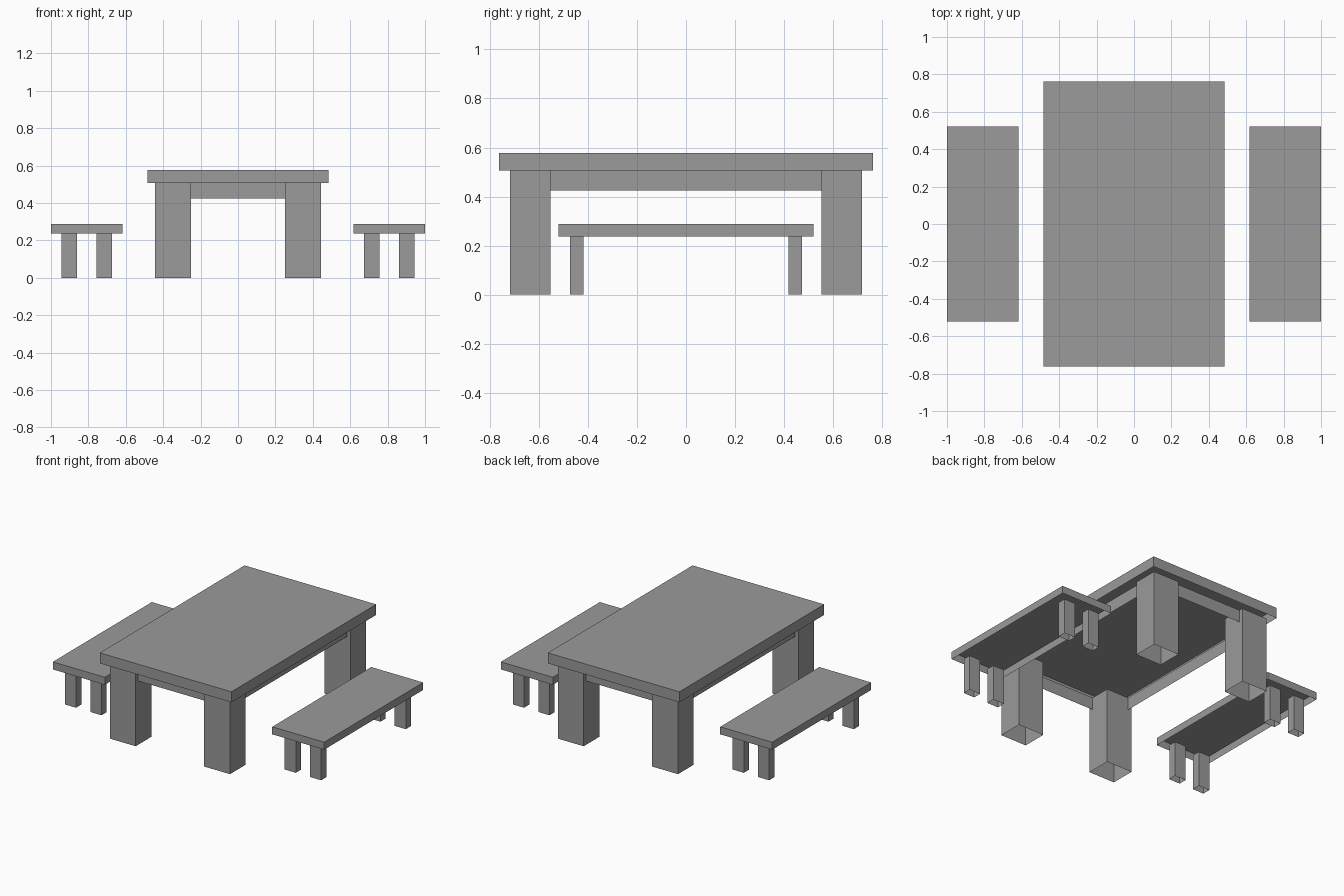
import bpy, bmesh

if "Cube" in bpy.data.objects:
    bpy.data.objects.remove(bpy.data.objects["Cube"])

grey = bpy.data.materials.new("dark_grey")
grey.diffuse_color = (0.325, 0.325, 0.325, 1)
grey.use_nodes = True
grey.node_tree.nodes["Principled BSDF"].inputs["Base Color"].default_value = grey.diffuse_color


def open_box(name, x, y, z, top=True):
    """Box spanning the given ranges, with no underside and an optional top."""
    bm = bmesh.new()
    bmesh.ops.create_cube(bm, size=1)
    for v in bm.verts:
        v.co = [r[0] + (c + 0.5) * (r[1] - r[0]) for r, c in zip((x, y, z), v.co)]
    bm.normal_update()
    gone = [f for f in bm.faces
            if f.normal.z < -0.5 or (f.normal.z > 0.5 and not top)]
    bmesh.ops.delete(bm, geom=gone, context='FACES_ONLY')
    mesh = bpy.data.meshes.new(name)
    bm.to_mesh(mesh)
    bm.free()
    mesh.materials.append(grey)
    obj = bpy.data.objects.new(name, mesh)
    bpy.context.collection.objects.link(obj)


def flip(r, s):
    return tuple(sorted((r[0] * s, r[1] * s)))


# Table top and the apron frame beneath it
open_box("table_top", (-0.485, 0.485), (-0.762, 0.762), (0.507, 0.577))
open_box("table_apron", (-0.417, 0.417), (-0.69, 0.69), (0.424, 0.507), top=False)

for sx, side in ((-1, "left"), (1, "right")):
    # Bench seat
    open_box(f"{side}_bench_seat", flip((0.617, 1.0), sx), (-0.521, 0.521), (0.237, 0.287))
    for sy, end in ((-1, "front"), (1, "back")):
        # Thick table leg
        open_box(f"{end}_{side}_table_leg", flip((0.252, 0.443), sx),
                 flip((0.552, 0.717), sy), (0, 0.507), top=False)
        # Inner and outer bench legs
        for part, xr in (("inner", (0.675, 0.757)), ("outer", (0.862, 0.944))):
            open_box(f"{end}_{side}_bench_{part}_leg", flip(xr, sx),
                     flip((0.418, 0.473), sy), (0, 0.237), top=False)
